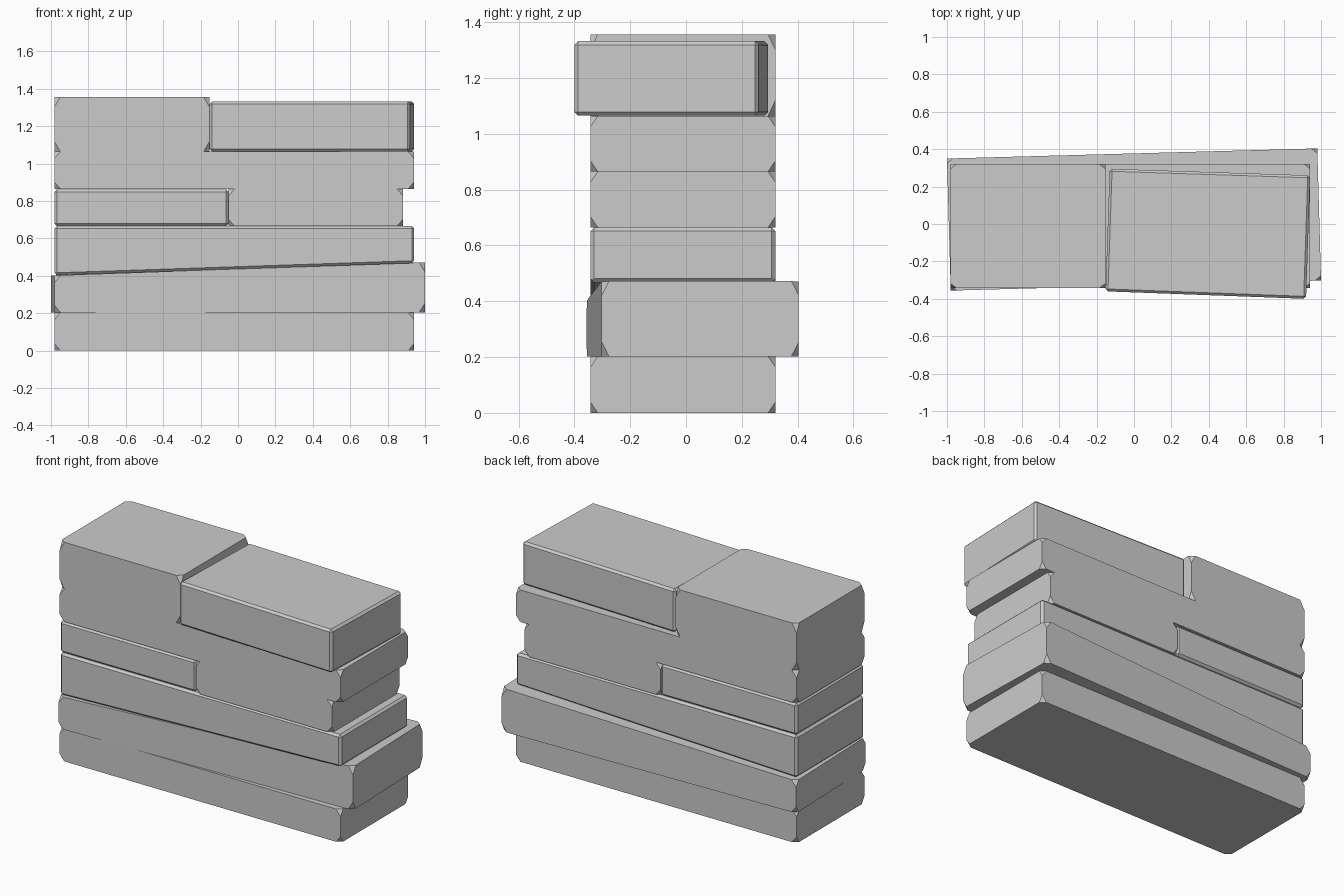
import bpy, bmesh
from math import radians
from mathutils import Vector

if "Cube" in bpy.data.objects:
    bpy.data.objects.remove(bpy.data.objects["Cube"])

FRONT, BACK = -0.342, 0.32   # common depth of the wall


def rect(x0, x1):
    """Plan corners: front left, front right, back right, back left."""
    return [(x0, FRONT), (x1, FRONT), (x1, BACK), (x0, BACK)]


def box_corners(plan, bottom, top):
    """Eight corners; bottom and top are (left, right) heights."""
    sides = (0, 1, 1, 0)
    return [[Vector((x, y, h[s])) for (x, y), s in zip(plan, sides)]
            for h in (bottom, top)]


def finish(name, bm):
    bmesh.ops.recalc_face_normals(bm, faces=bm.faces)
    mesh = bpy.data.meshes.new(name)
    bm.to_mesh(mesh)
    bm.free()
    obj = bpy.data.objects.new(name, mesh)
    bpy.context.collection.objects.link(obj)
    return obj


def clipped_stone(name, plan, bottom, top):
    """Stone with its eight corners cut off."""
    c = box_corners(plan, bottom, top)
    bm = bmesh.new()
    for level in (0, 1):
        for i in range(4):
            p = c[level][i]
            across = c[level][i ^ 1]        # neighbour along x
            along = c[level][3 - i]         # neighbour along y
            above = c[1 - level][i]         # neighbour along z
            bm.verts.new(p + (across - p).normalized() * 0.032)
            bm.verts.new(p + (along - p).normalized() * 0.026)
            bm.verts.new(p.lerp(above, 0.19))
    bmesh.ops.convex_hull(bm, input=bm.verts)
    bmesh.ops.dissolve_limit(bm, angle_limit=radians(1),
                             verts=bm.verts, edges=bm.edges)
    return finish(name, bm)


def chamfered_stone(name, plan, bottom, top):
    """Stone with narrow chamfers on every edge."""
    lo, hi = box_corners(plan, bottom, top)
    bm = bmesh.new()
    a = [bm.verts.new(p) for p in lo]
    b = [bm.verts.new(p) for p in hi]
    bm.faces.new(a[::-1])
    bm.faces.new(b)
    for i in range(4):
        j = (i + 1) % 4
        bm.faces.new((a[i], a[j], b[j], b[i]))
    obj = finish(name, bm)
    mod = obj.modifiers.new("chamfer", 'BEVEL')
    mod.width = 0.013
    mod.segments = 1
    return obj


# Bottom slab
clipped_stone("base_slab", rect(-0.982, 0.942), (0, 0), (0.203, 0.203))

# Skewed wedge slab and the slab filling the slope above it
skewed = [(-0.98, -0.356), (1.0, -0.302), (0.98, 0.404), (-1.0, 0.35)]
clipped_stone("wedge_slab", skewed, (0.203, 0.203), (0.402, 0.472))
chamfered_stone("sloped_slab", rect(-0.982, 0.942), (0.403, 0.468), (0.665, 0.665))

# Middle course
chamfered_stone("middle_left_stone", rect(-0.982, -0.05), (0.667, 0.667), (0.862, 0.862))
clipped_stone("middle_right_stone", rect(-0.05, 0.882), (0.665, 0.665), (0.865, 0.865))

# Upper long slab
clipped_stone("upper_slab", rect(-0.982, 0.942), (0.865, 0.865), (1.064, 1.064))

# Top course, with the right stone turned slightly
clipped_stone("top_left_stone", rect(-0.982, -0.152), (1.064, 1.064), (1.357, 1.357))
turned = [(-0.152, -0.36), (0.92, -0.4), (0.942, 0.26), (-0.13, 0.295)]
chamfered_stone("top_right_stone", turned, (1.065, 1.065), (1.332, 1.332))
